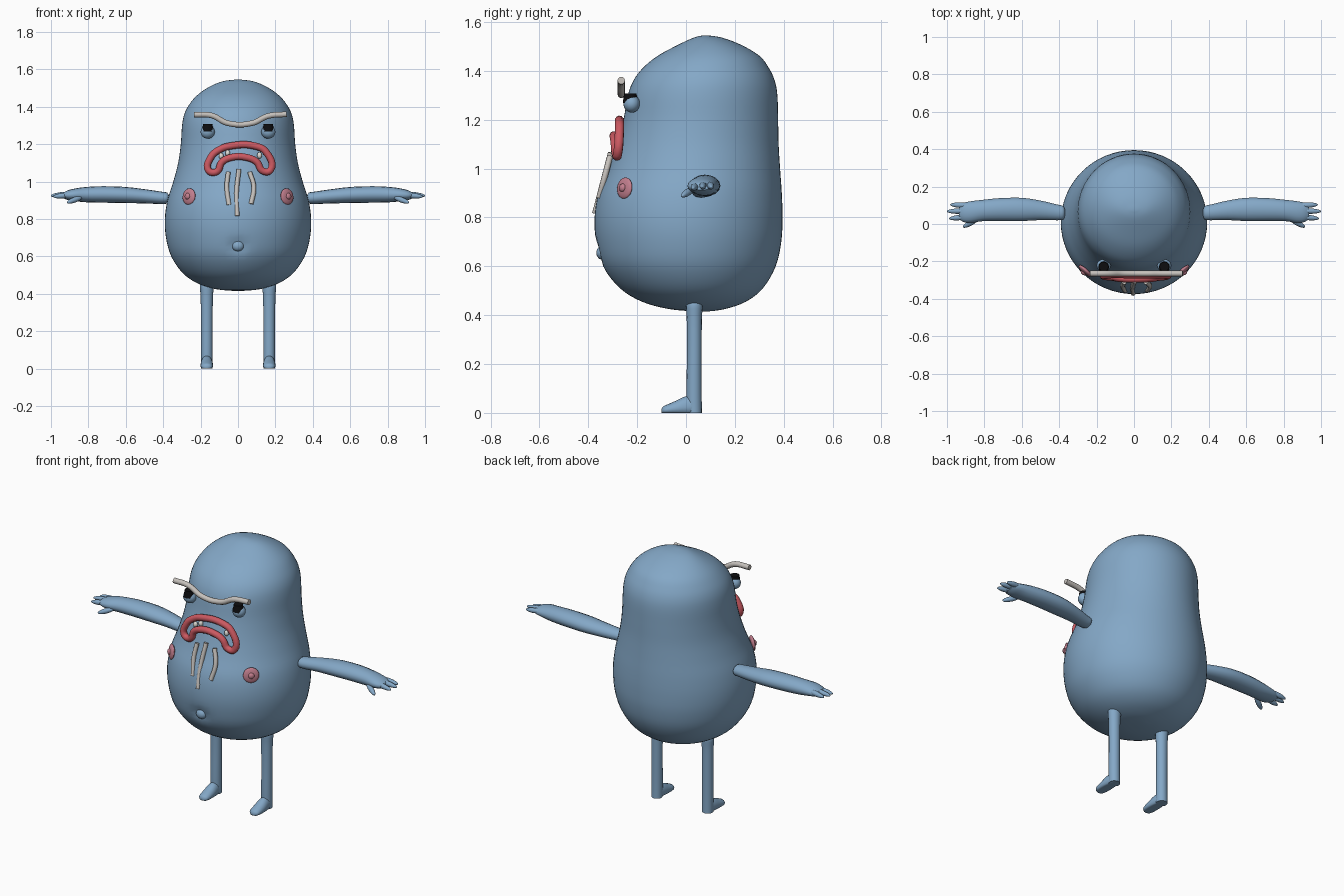
import bpy, bmesh, math
from mathutils import Vector

if "Cube" in bpy.data.objects:
    bpy.data.objects.remove(bpy.data.objects["Cube"])


def material(name, rgb):
    m = bpy.data.materials.new(name)
    m.diffuse_color = (*rgb, 1)
    m.use_nodes = True
    m.node_tree.nodes["Principled BSDF"].inputs["Base Color"].default_value = m.diffuse_color
    return m


BLUE = material("skin blue", (0.23, 0.39, 0.57))
RED = material("lip red", (0.60, 0.10, 0.12))
PINK = material("pink", (0.54, 0.21, 0.27))
GREY = material("hair grey", (0.56, 0.53, 0.50))
BLACK = material("eye black", (0.004, 0.004, 0.005))
WHITE = material("tooth white", (0.75, 0.73, 0.68))


def resample(rows, steps):
    """Catmull-Rom interpolation of profile rows."""
    out = []
    for i in range(len(rows) - 1):
        p = [rows[max(0, min(len(rows) - 1, i + k))] for k in (-1, 0, 1, 2)]
        for s in range(steps):
            t = s / steps
            out.append([0.5 * (2 * b + (c - a) * t + (2 * a - 5 * b + 4 * c - d) * t * t
                               + (3 * b - a - 3 * c + d) * t ** 3) for a, b, c, d in zip(*p)])
    return out + [list(rows[-1])]


def loft(name, rows, place, mat, segs=16, steps=3):
    """Skin elliptical rings; place(row, cos, sin) gives each point."""
    bm = bmesh.new()
    rings = []
    for row in resample(rows, steps):
        rings.append([bm.verts.new(place(row, math.cos(a), math.sin(a)))
                      for a in (2 * math.pi * k / segs for k in range(segs))])
    for r0, r1 in zip(rings, rings[1:]):
        for k in range(segs):
            j = (k + 1) % segs
            bm.faces.new((r0[k], r0[j], r1[j], r1[k]))
    bm.faces.new(rings[0])
    bm.faces.new(rings[-1])
    return finish(name, bm, mat)


def finish(name, bm, mat, angle=60):
    bmesh.ops.recalc_face_normals(bm, faces=bm.faces)
    me = bpy.data.meshes.new(name)
    bm.to_mesh(me)
    bm.free()
    me.materials.append(mat)
    ob = bpy.data.objects.new(name, me)
    bpy.context.collection.objects.link(ob)
    bpy.ops.object.select_all(action='DESELECT')
    ob.select_set(True)
    bpy.context.view_layer.objects.active = ob
    bpy.ops.object.shade_smooth_by_angle(angle=math.radians(angle))
    return ob


def ball(name, loc, size, mat, direction=None):
    bm = bmesh.new()
    bmesh.ops.create_uvsphere(bm, u_segments=20, v_segments=12, radius=1)
    ob = finish(name, bm, mat)
    ob.location, ob.scale = loc, size
    if direction:
        ob.rotation_euler = Vector(direction).to_track_quat('Z', 'Y').to_euler()
    return ob


def tube(name, points, radius, mat, cyclic=False):
    cu = bpy.data.curves.new(name, 'CURVE')
    cu.dimensions = '3D'
    cu.bevel_depth, cu.bevel_resolution, cu.resolution_u = radius, 3, 6
    cu.use_fill_caps = True
    sp = cu.splines.new('BEZIER')
    sp.bezier_points.add(len(points) - 1)
    for bp, p in zip(sp.bezier_points, points):
        bp.co = p
        bp.handle_left_type = bp.handle_right_type = 'AUTO'
    sp.use_cyclic_u = cyclic
    cu.materials.append(mat)
    ob = bpy.data.objects.new(name, cu)
    bpy.context.collection.objects.link(ob)
    bpy.ops.object.select_all(action='DESELECT')
    ob.select_set(True)
    bpy.context.view_layer.objects.active = ob
    bpy.ops.object.convert(target='MESH')


# Body: height, half width, front y, back y
BODY = [(0.415, 0.02, 0.04, 0.09), (0.425, 0.12, -0.07, 0.16), (0.455, 0.215, -0.18, 0.245),
        (0.51, 0.295, -0.27, 0.315), (0.6, 0.357, -0.34, 0.367), (0.7, 0.385, -0.368, 0.39),
        (0.8, 0.391, -0.374, 0.395), (0.9, 0.377, -0.358, 0.392), (1.0, 0.346, -0.317, 0.385),
        (1.1, 0.320, -0.283, 0.379), (1.2, 0.306, -0.256, 0.377), (1.3, 0.299, -0.238, 0.374),
        (1.36, 0.287, -0.215, 0.363), (1.41, 0.262, -0.178, 0.34), (1.46, 0.22, -0.118, 0.302),
        (1.505, 0.156, -0.035, 0.228), (1.535, 0.085, 0.03, 0.15), (1.545, 0.015, 0.07, 0.09)]
NAVEL = Vector((0, -0.36, 0.655))


def body_point(row, c, s):
    z, rx, yf, yb = row
    p = Vector((rx * c, (yf + yb) / 2 + (yb - yf) / 2 * s, z))
    d = (p - NAVEL).length
    p.y += 0.022 * math.exp(-(d / 0.035) ** 2)      # dent round the navel
    return p


loft("body", BODY, body_point, BLUE, segs=64, steps=4)
ball("navel", (0, -0.343, 0.655), (0.032, 0.024, 0.028), BLUE)

# Arm: x, centre y, half depth, centre z, half height
ARM = [(0.368, 0.06, 0.012, 0.912, 0.010), (0.378, 0.06, 0.036, 0.912, 0.028),
       (0.41, 0.062, 0.042, 0.913, 0.033), (0.5, 0.073, 0.052, 0.921, 0.038),
       (0.6, 0.078, 0.062, 0.928, 0.043), (0.72, 0.077, 0.061, 0.931, 0.044),
       (0.81, 0.072, 0.057, 0.930, 0.041), (0.87, 0.064, 0.058, 0.929, 0.034),
       (0.91, 0.062, 0.052, 0.927, 0.026), (0.935, 0.064, 0.038, 0.926, 0.014)]
# Fingers: root and tip
FINGERS = [((0.88, 0.098, 0.935), (0.972, 0.103, 0.925)), ((0.88, 0.07, 0.935), (0.99, 0.068, 0.925)),
           ((0.88, 0.04, 0.93), (0.978, 0.030, 0.92)), ((0.84, 0.025, 0.915), (0.905, -0.012, 0.89))]
# Leg: height, centre y, half depth, half width
LEG = [(0.0, 0.034, 0.031, 0.031), (0.1, 0.033, 0.031, 0.031), (0.25, 0.034, 0.030, 0.031),
       (0.38, 0.034, 0.031, 0.033), (0.44, 0.034, 0.034, 0.037), (0.455, 0.034, 0.027, 0.030)]
# Foot: y, centre z, half width, half height
FOOT = [(0.05, 0.025, 0.026, 0.045), (0.0, 0.022, 0.032, 0.046), (-0.04, 0.017, 0.034, 0.033),
        (-0.08, 0.012, 0.031, 0.021), (-0.095, 0.01, 0.022, 0.015), (-0.101, 0.008, 0.008, 0.006)]

for s, side in ((-1, "right"), (1, "left")):
    loft(side + "_arm", ARM, lambda r, c, n: (s * r[0], r[1] + r[2] * c, r[3] + r[4] * n), BLUE)
    for i, (a, b) in enumerate(FINGERS):
        a, b = Vector(a), Vector(b)
        a.x, b.x = a.x * s, b.x * s
        ball(f"{side}_finger_{i}", (a + b) / 2, (0.0145, 0.0145, (b - a).length / 2 + 0.011), BLUE, b - a)
    loft(side + "_leg", LEG, lambda r, c, n: (s * 0.167 + r[3] * c, r[1] + r[2] * n, r[0]), BLUE)
    loft(side + "_foot", FOOT,
         lambda r, c, n: (s * 0.167 + r[2] * c, r[0], max(0, r[1] + r[3] * n)), BLUE)

    # Eye: lower ball with a dark upper iris
    ball(side + "_eye", (s * 0.162, -0.222, 1.265), (0.038, 0.034, 0.036), BLUE)
    bm = bmesh.new()
    bmesh.ops.create_cone(bm, cap_ends=True, segments=20, radius1=0.031, radius2=0.025, depth=0.04)
    iris = finish(side + "_iris", bm, BLACK, 40)
    iris.location = (s * 0.162, -0.228, 1.288)

    # Chest spots
    out = Vector((s * 0.66, -0.74, 0.12))
    spot = Vector((s * 0.262, -0.251, 0.92))
    ball(side + "_chest_spot", spot, (0.044, 0.044, 0.014), PINK, out)
    ball(side + "_chest_bump", spot + out * 0.012, (0.017, 0.017, 0.012), PINK, out)

# Single long eyebrow
tube("eyebrow", [(x, -0.265, z) for x, z in
     ((-0.235, 1.358), (-0.14, 1.353), (-0.055, 1.312), (0.075, 1.312), (0.16, 1.350), (0.26, 1.360))],
     0.0155, GREY)

# Frowning lips: x, y, z
LIPS = [(-0.158, -0.28, 1.06), (-0.145, -0.275, 1.13), (-0.10, -0.27, 1.17), (-0.04, -0.272, 1.19),
        (0.09, -0.272, 1.19), (0.148, -0.272, 1.16), (0.173, -0.28, 1.06), (0.132, -0.285, 1.057),
        (0.10, -0.29, 1.105), (0.04, -0.294, 1.13), (-0.03, -0.294, 1.13), (-0.085, -0.29, 1.105),
        (-0.115, -0.285, 1.052)]
tube("lips", LIPS, 0.019, RED, True)
for i, (x, z) in enumerate(((-0.09, 1.137), (-0.055, 1.152), (0.115, 1.14))):
    ball(f"tooth_{i}", (x, -0.272, z), (0.013, 0.012, 0.017), WHITE)

# Chin whiskers: x and height pairs following the belly
WHISKERS = [((-0.052, 1.05), (-0.06, 0.97), (-0.048, 0.875)),
            ((0.005, 1.065), (-0.008, 0.94), (-0.004, 0.815)),
            ((0.063, 1.05), (0.085, 0.97), (0.070, 0.88))]
for i, pts in enumerate(WHISKERS):
    tube(f"whisker_{i}", [(x, -0.372 + 0.26 * (z - 0.815), z) for x, z in pts], 0.0125, GREY)
